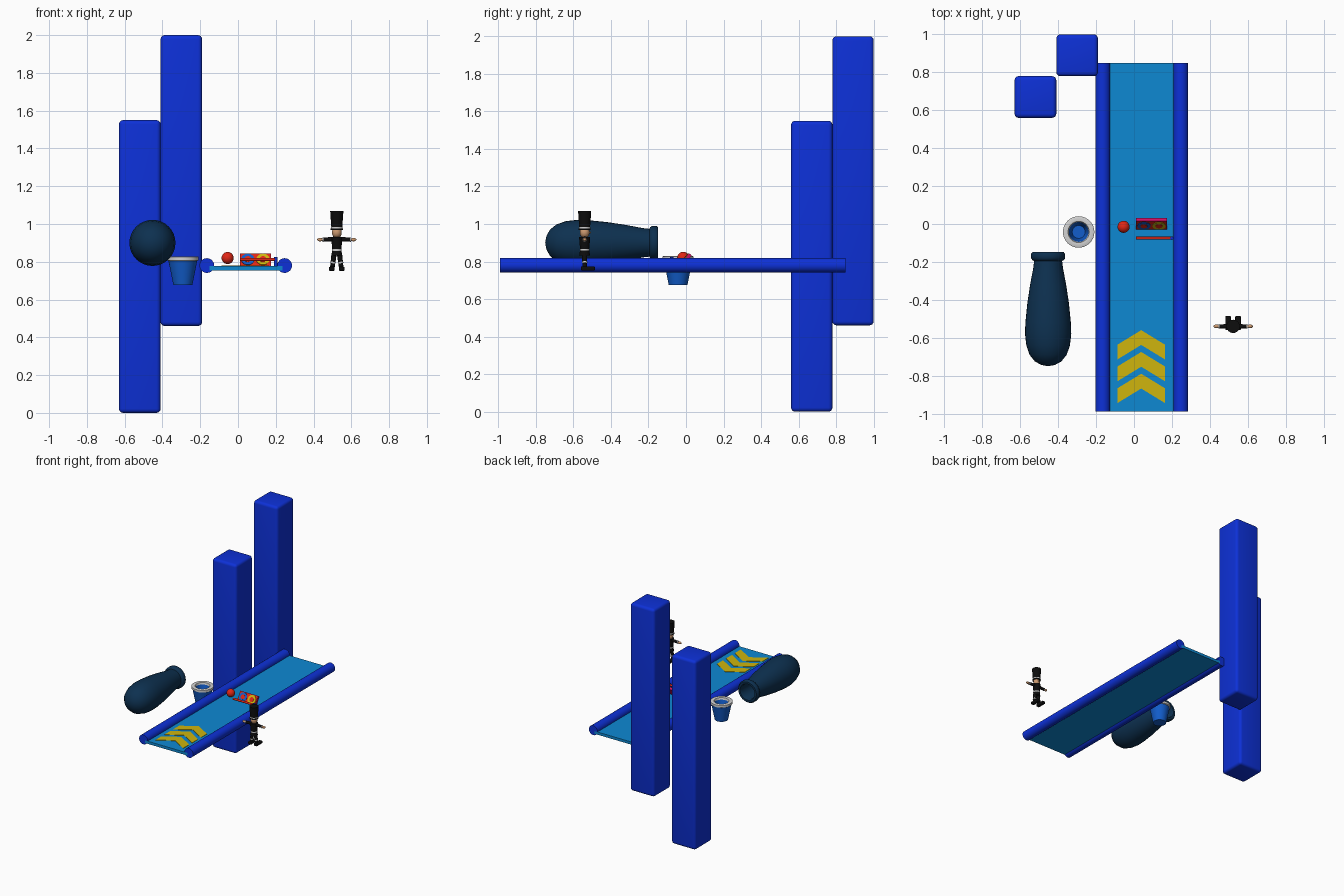
import bpy, bmesh, math
from mathutils import Matrix, Vector

cube = bpy.data.objects.get("Cube")
if cube:
    bpy.data.objects.remove(cube, do_unlink=True)


def material(name, r, g, b):
    m = bpy.data.materials.new(name)
    m.use_nodes = True
    m.diffuse_color = (r, g, b, 1)
    m.node_tree.nodes["Principled BSDF"].inputs["Base Color"].default_value = (r, g, b, 1)
    return m


BLUE = material("royal blue", 0.004, 0.03, 0.68)
DECK = material("sky blue", 0.004, 0.25, 0.65)
BUCKET = material("bucket blue", 0.006, 0.11, 0.60)
NAVY = material("dark navy", 0.004, 0.03, 0.08)
YELLOW = material("yellow", 0.62, 0.46, 0.004)
RED = material("red", 0.75, 0.02, 0.008)
PINK = material("magenta", 0.60, 0.005, 0.13)
BLACK = material("black", 0.004, 0.004, 0.004)
WHITE = material("pale grey", 0.65, 0.65, 0.65)
SKIN = material("skin", 0.60, 0.32, 0.16)


def make(name, bm, mats, matrix=None, smooth=True):
    """Turn a bmesh into a finished object."""
    if matrix:
        bm.transform(matrix)
    bmesh.ops.recalc_face_normals(bm, faces=bm.faces)
    me = bpy.data.meshes.new(name)
    bm.to_mesh(me)
    bm.free()
    for m in mats:
        me.materials.append(m)
    ob = bpy.data.objects.new(name, me)
    bpy.context.collection.objects.link(ob)
    if smooth:
        bpy.ops.object.select_all(action='DESELECT')
        ob.select_set(True)
        bpy.context.view_layer.objects.active = ob
        bpy.ops.object.shade_smooth_by_angle(angle=math.radians(40))
    return ob


def box(name, lo, hi, mat, bevel=0, matrix=None):
    lo, hi = Vector(lo), Vector(hi)
    bm = bmesh.new()
    bmesh.ops.create_cube(bm, size=1)
    bmesh.ops.scale(bm, vec=hi - lo, verts=bm.verts)
    bmesh.ops.translate(bm, vec=(lo + hi) / 2, verts=bm.verts)
    if bevel:
        bmesh.ops.bevel(bm, geom=bm.edges[:], offset=bevel, segments=4,
                        profile=0.5, affect='EDGES')
    return make(name, bm, [mat], matrix, bool(bevel))


def lathe(name, profile, mats, matrix, segs=32, rule=None):
    """Spin (radius, height) points around z; rule picks a slot per band."""
    bm = bmesh.new()
    verts = [bm.verts.new((r, 0, z)) for r, z in profile]
    edges = [bm.edges.new(p) for p in zip(verts, verts[1:])]
    bmesh.ops.spin(bm, geom=verts + edges, axis=(0, 0, 1), cent=(0, 0, 0),
                   angle=math.tau, steps=segs)
    bmesh.ops.remove_doubles(bm, verts=bm.verts, dist=0.0002)
    if rule:
        for f in bm.faces:
            f.material_index = rule(f.calc_center_median())
    return make(name, bm, mats, matrix)


def rod(name, a, b, radius, mat, radius2=None, segs=16):
    a, b = Vector(a), Vector(b)
    d = b - a
    bm = bmesh.new()
    bmesh.ops.create_cone(bm, cap_ends=True, segments=segs, radius1=radius,
                          radius2=radius if radius2 is None else radius2, depth=d.length)
    turn = d.to_track_quat('Z', 'Y').to_matrix().to_4x4()
    return make(name, bm, [mat], Matrix.Translation((a + b) / 2) @ turn)


def ball(name, centre, size, mat):
    bm = bmesh.new()
    bmesh.ops.create_uvsphere(bm, u_segments=20, v_segments=12, radius=1)
    return make(name, bm, [mat], Matrix.Translation(centre) @ Matrix.Diagonal((*size, 1)))


# Towers
box("short_tower", (-0.63, 0.56, 0), (-0.41, 0.78, 1.55), BLUE, 0.022)
box("tall_tower", (-0.41, 0.78, 0.46), (-0.19, 1.0, 2.0), BLUE, 0.022)

# Runway with round rails
box("runway_deck", (-0.15, -0.99, 0.755), (0.235, 0.85, 0.777), DECK)
for side, x in (("right", -0.165), ("left", 0.247)):
    rod(side + "_rail", (x, -0.99, 0.78), (x, 0.85, 0.78), 0.039, BLUE, segs=24)

# Painted chevrons
for i in range(3):
    y = -0.56 - 0.115 * i
    bm = bmesh.new()
    top = [bm.verts.new((x, y - d, 0.78)) for x, d in ((-0.088, 0.077), (0.038, 0), (0.164, 0.077))]
    low = [bm.verts.new(v.co - Vector((0, 0.078, 0))) for v in top]
    faces = [bm.faces.new((top[k], top[k + 1], low[k + 1], low[k])) for k in (0, 1)]
    ext = bmesh.ops.extrude_face_region(bm, geom=faces)
    bmesh.ops.translate(bm, vec=(0, 0, -0.004),
                        verts=[g for g in ext["geom"] if isinstance(g, bmesh.types.BMVert)])
    make(f"chevron_{i + 1}", bm, [YELLOW], smooth=False)

# Hollow barrel lying along y, muzzle to the back
barrel = [(0, 0), (0.035, 0.006), (0.07, 0.025), (0.098, 0.06), (0.115, 0.11),
          (0.122, 0.17), (0.12, 0.23), (0.11, 0.33), (0.095, 0.43), (0.078, 0.52),
          (0.074, 0.555), (0.084, 0.56), (0.09, 0.57), (0.09, 0.592), (0.082, 0.602),
          (0.066, 0.602), (0.06, 0.59), (0.06, 0.36), (0, 0.36)]
lathe("barrel", barrel, [NAVY],
      Matrix.Translation((-0.453, -0.75, 0.9)) @ Matrix.Rotation(-math.pi / 2, 4, 'X'))

# Bucket with pale rim
pail = [(0, 0), (0.05, 0), (0.076, 0.128), (0.083, 0.132), (0.083, 0.15),
        (0.078, 0.153), (0.056, 0.15), (0.052, 0.135), (0.034, 0.03), (0, 0.03)]
lathe("bucket", pail, [BUCKET, WHITE], Matrix.Translation((-0.292, -0.042, 0.676)),
      rule=lambda c: 1 if c.z > 0.129 and c.xy.length > 0.053 else 0)

# Ball and target stand on the runway
ball("red_ball", (-0.055, -0.015, 0.82), (0.032,) * 3, RED)
tilt = Matrix.Translation((0.092, -0.028, 0.777)) @ Matrix.Rotation(-math.radians(33), 4, 'X')
box("target_board", (-0.082, 0, 0), (0.082, 0.018, 0.08), PINK, matrix=tilt)
box("target_face", (-0.08, -0.003, 0.003), (0.08, 0, 0.078), RED, matrix=tilt)
for side, x, mat in (("right", -0.04, BUCKET), ("left", 0.04, YELLOW)):
    for part, r, y, m in (("ring", 0.035, -0.006, mat), ("centre", 0.018, -0.008, RED)):
        rod(f"{side}_target_{part}", tilt @ Vector((x, 0, 0.04)), tilt @ Vector((x, y, 0.04)),
            r, m, segs=24)
rod("barrier_bar", (0.01, -0.075, 0.812), (0.205, -0.075, 0.812), 0.008, RED)
rod("barrier_post", (0.2, -0.075, 0.775), (0.2, -0.075, 0.825), 0.009, BLUE)

# Standing figure, facing the back
X, Y = 0.523, -0.54


def at(x, y, z):
    return (X + x, Y + y, z)


rod("hat_crown", at(0, 0, 0.983), at(0, 0, 1.068), 0.029, BLACK, 0.035, 24)
rod("hat_band", at(0, 0, 0.975), at(0, 0, 0.984), 0.03, WHITE, segs=24)
rod("hat_brim", at(0, 0, 0.968), at(0, 0, 0.976), 0.032, BLACK, segs=24)
ball("head", at(0, 0, 0.955), (0.026, 0.026, 0.03), SKIN)
ball("nose", at(0, 0.027, 0.955), (0.006,) * 3, SKIN)
rod("torso", at(0, 0, 0.862), at(0, 0, 0.932), 0.024, BLACK, 0.03, 20)
rod("belt", at(0, 0, 0.858), at(0, 0, 0.867), 0.026, WHITE, segs=20)
rod("hips", at(0, 0, 0.832), at(0, 0, 0.858), 0.029, BLACK, 0.025, 20)
for side, s in (("left", 1), ("right", -1)):
    rod(side + "_arm", at(s * 0.015, 0, 0.92), at(s * 0.072, 0, 0.917), 0.013, BLACK, 0.01)
    rod(side + "_cuff", at(s * 0.071, 0, 0.917), at(s * 0.076, 0, 0.917), 0.012, WHITE)
    ball(side + "_hand", at(s * 0.088, 0, 0.917), (0.016, 0.01, 0.009), SKIN)
    rod(side + "_leg", at(s * 0.014, 0, 0.845), at(s * 0.024, 0, 0.765), 0.014, BLACK, 0.012)
    rod(side + "_leg_stripe", at(s * 0.0195, 0, 0.80), at(s * 0.0205, 0, 0.792), 0.0145, WHITE)
    box(side + "_shoe", at(s * 0.026 - 0.015, -0.02, 0.752), at(s * 0.026 + 0.015, 0.055, 0.774),
        BLACK, 0.006)
